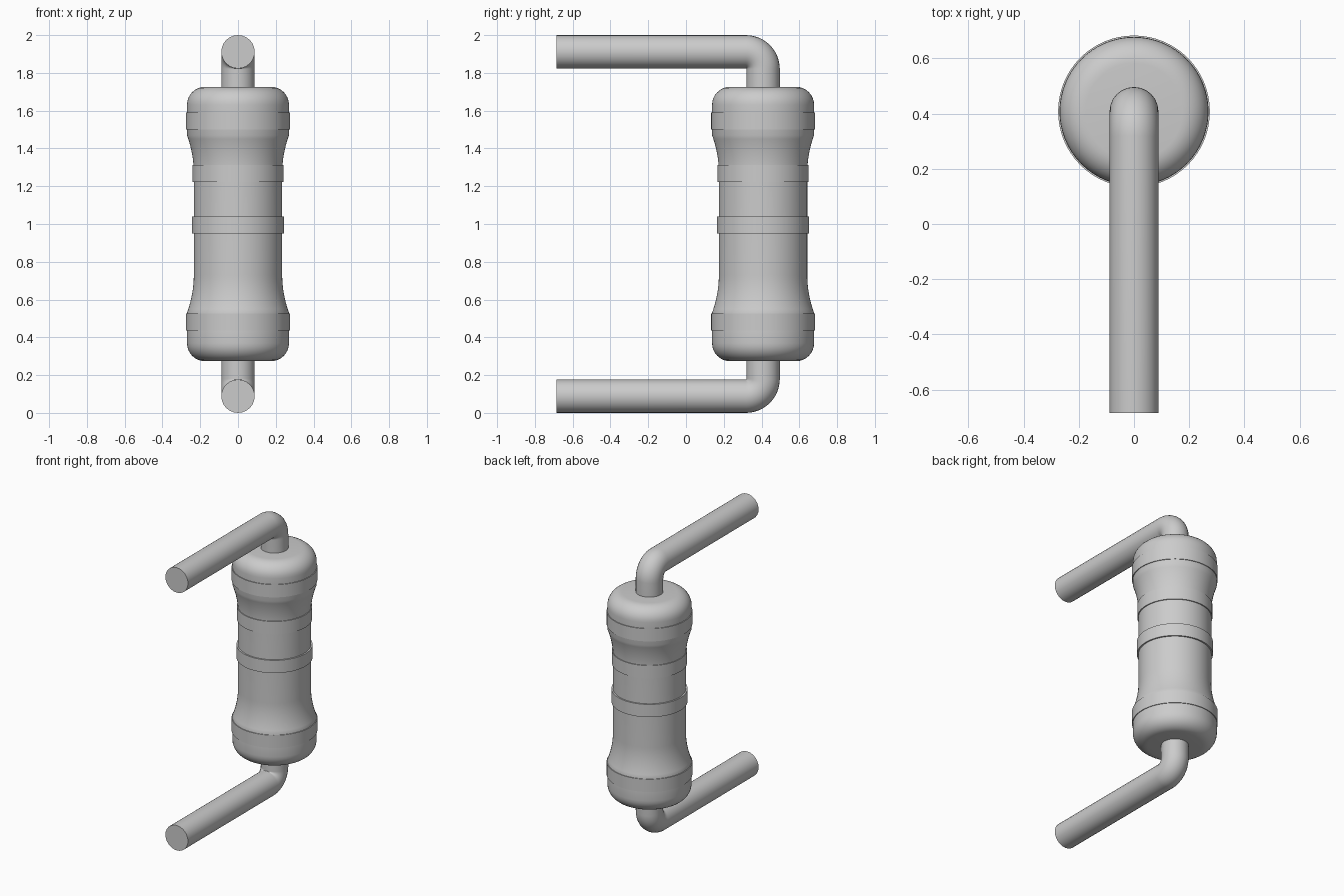
import bpy
import bmesh
from math import sin, cos, pi, radians
from mathutils import Matrix, Vector

cube = bpy.data.objects.get("Cube")
if cube:
    bpy.data.objects.remove(cube, do_unlink=True)

AXIS_Y = 0.408      # the body stands on this vertical axis
MID_Z = 1.0
HALF = 0.726        # half height of the body
CAP_R, WAIST_R = 0.27, 0.234
WIRE_R = 0.0885
SEGMENTS = 64

grey = bpy.data.materials.new("plain grey")
grey.use_nodes = True
colour = (0.6, 0.6, 0.6, 1)
grey.diffuse_color = colour
grey.node_tree.nodes["Principled BSDF"].inputs["Base Color"].default_value = colour


def finish(obj):
    obj.data.materials.append(grey)
    bpy.ops.object.select_all(action="DESELECT")
    obj.select_set(True)
    bpy.context.view_layer.objects.active = obj
    bpy.ops.object.shade_smooth_by_angle(angle=radians(35))


def lathe(name, profile, closed=False):
    """Spin a (radius, z) profile around the body axis."""
    bm = bmesh.new()
    verts = [bm.verts.new((r, 0, z)) for r, z in profile]
    edges = [bm.edges.new(pair) for pair in zip(verts, verts[1:])]
    if closed:
        edges.append(bm.edges.new((verts[-1], verts[0])))
    bmesh.ops.spin(bm, geom=verts + edges, cent=(0, 0, 0), axis=(0, 0, 1),
                   angle=2 * pi, steps=SEGMENTS)
    bmesh.ops.remove_doubles(bm, verts=bm.verts, dist=1e-5)
    bmesh.ops.recalc_face_normals(bm, faces=bm.faces)
    mesh = bpy.data.meshes.new(name)
    bm.to_mesh(mesh)
    bm.free()
    obj = bpy.data.objects.new(name, mesh)
    obj.location = (0, AXIS_Y, MID_Z)
    bpy.context.collection.objects.link(obj)
    finish(obj)


# Body: rounded end cap, then a hollow flare into the waist, mirrored below
fillet = 0.095
upper = [(0, HALF)]
for i in range(9):
    a = pi / 2 * (1 - i / 8)
    upper.append((CAP_R - fillet + fillet * cos(a), HALF - fillet + fillet * sin(a)))
for i in range(11):
    t = i / 10
    upper.append((WAIST_R + (CAP_R - WAIST_R) * (1 - t) ** 2, 0.47 - 0.2 * t))
lathe("body", upper + [(r, -z) for r, z in reversed(upper)])

# Raised bands around the body: radius, centre height
bands = {
    "upper_cap_band": (0.275, 0.545),
    "upper_waist_band": (0.241, 0.268),
    "middle_band": (0.244, -0.005),
    "lower_cap_band": (0.275, -0.52),
}
for name, (r, z) in bands.items():
    inner, h = r - 0.02, 0.045
    lathe(name, [(inner, z - h), (r, z - h), (r, z + h), (inner, z + h)], closed=True)


# Bent wire leads, one from each end of the body
def lead(name, side):
    bend = 0.091
    path = [(-0.685, 1 - WIRE_R)]
    for i in range(13):
        a = pi / 2 * (1 - i / 12)
        path.append((AXIS_Y - bend + bend * cos(a), 1 - WIRE_R - bend + bend * sin(a)))
    path.append((AXIS_Y, HALF - 0.05))
    curve = bpy.data.curves.new(name, "CURVE")
    curve.dimensions = "3D"
    curve.bevel_depth = WIRE_R
    curve.bevel_resolution = 10
    curve.use_fill_caps = True
    spline = curve.splines.new("POLY")
    spline.points.add(len(path) - 1)
    for point, (y, z) in zip(spline.points, path):
        point.co = (0, y, MID_Z + side * z, 1)
    obj = bpy.data.objects.new(name, curve)
    bpy.context.collection.objects.link(obj)
    bpy.ops.object.select_all(action="DESELECT")
    obj.select_set(True)
    bpy.context.view_layer.objects.active = obj
    bpy.ops.object.convert(target="MESH")
    obj = bpy.context.object
    # weld the end caps to the tube
    bm = bmesh.new()
    bm.from_mesh(obj.data)
    bmesh.ops.remove_doubles(bm, verts=bm.verts, dist=1e-5)
    bmesh.ops.recalc_face_normals(bm, faces=bm.faces)
    bm.to_mesh(obj.data)
    bm.free()
    obj.data.materials.clear()
    finish(obj)


lead("upper_lead", 1)
lead("lower_lead", -1)
